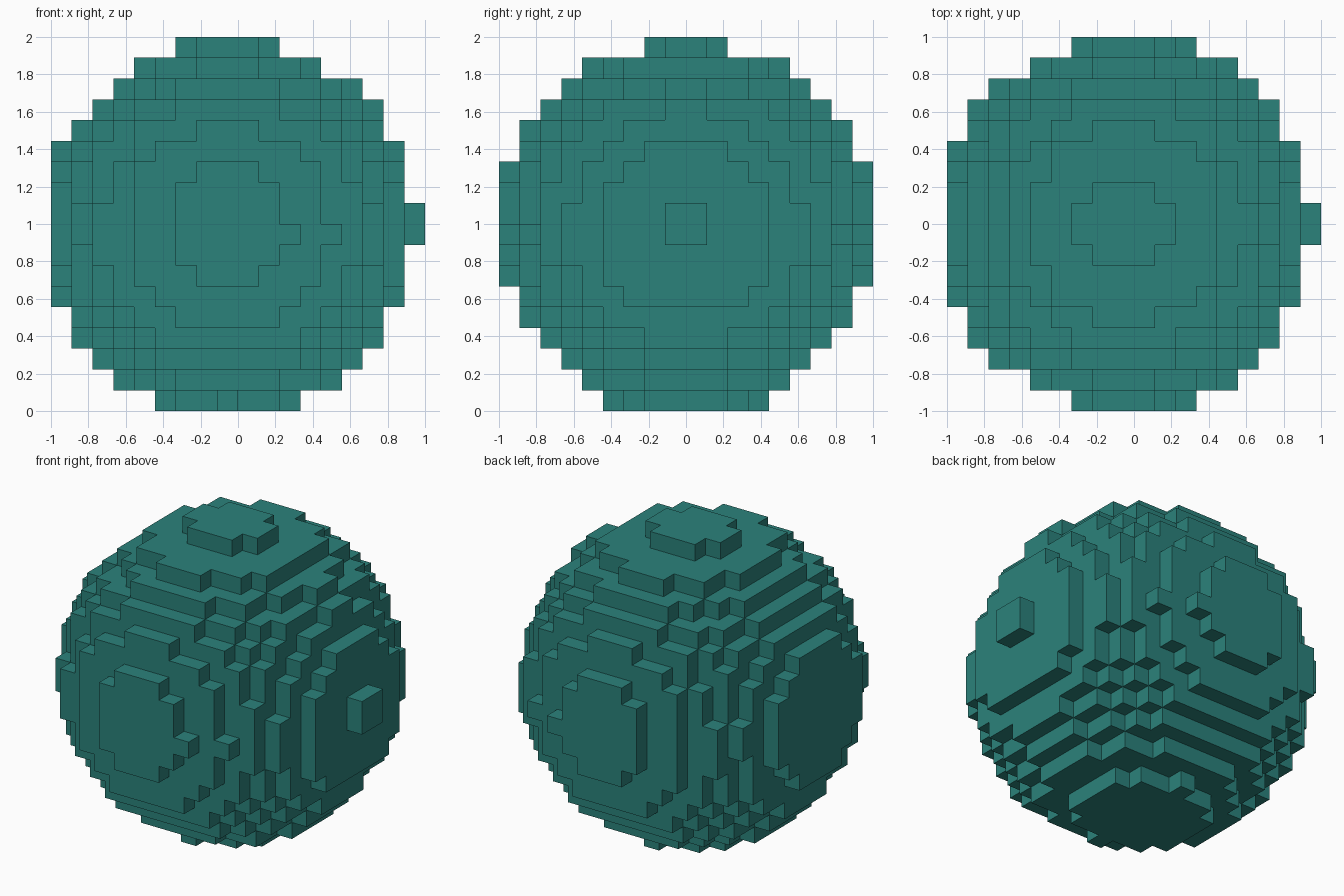
import bpy
import bmesh
from mathutils import Vector

cube = bpy.data.objects.get("Cube")
if cube:
    bpy.data.objects.remove(cube, do_unlink=True)

COUNT = 18                          # blocks along each axis
SIZE = 2 / COUNT                    # edge of one block
HALF = COUNT / 2
CENTRE = Vector((-0.45, 0, -0.2))   # slightly off-grid centre, in blocks
RADIUS_SQ = 80.95 + CENTRE.length_squared


def filled(cell):
    """True when the middle of a block lies inside the ball."""
    middle = Vector(cell) + Vector((0.5, 0.5, 0.5)) - Vector((HALF,) * 3)
    return (middle - CENTRE).length_squared <= RADIUS_SQ


cells = {(x, y, z) for x in range(COUNT) for y in range(COUNT)
         for z in range(COUNT) if filled((x, y, z))}

bm = bmesh.new()
corners = {}


def corner(point):
    """Shared vertex at a grid corner."""
    key = tuple(int(v) for v in point)
    if key not in corners:
        corners[key] = bm.verts.new((Vector(key) - Vector((HALF, HALF, 0))) * SIZE)
    return corners[key]


# Stepped ball: one square for every block side that faces open air
for cell in sorted(cells):
    for axis in range(3):
        for side in (0, 1):
            step = Vector((0, 0, 0))
            step[axis] = 1
            neighbour = Vector(cell) + step * (2 * side - 1)
            if tuple(int(v) for v in neighbour) in cells:
                continue
            u, v = Vector((0, 0, 0)), Vector((0, 0, 0))
            u[(axis + 1) % 3] = 1
            v[(axis + 2) % 3] = 1
            base = Vector(cell) + step * side
            ring = [base, base + u, base + u + v, base + v]
            if side == 0:
                ring.reverse()
            bm.faces.new([corner(p) for p in ring])

mesh = bpy.data.meshes.new("block_sphere")
bm.to_mesh(mesh)
bm.free()

# Single flat teal
teal = bpy.data.materials.new("teal")
teal.use_nodes = True
colour = (0.024, 0.223, 0.198, 1)
teal.diffuse_color = colour
teal.node_tree.nodes["Principled BSDF"].inputs["Base Color"].default_value = colour
mesh.materials.append(teal)

sphere = bpy.data.objects.new("block_sphere", mesh)
bpy.context.collection.objects.link(sphere)
